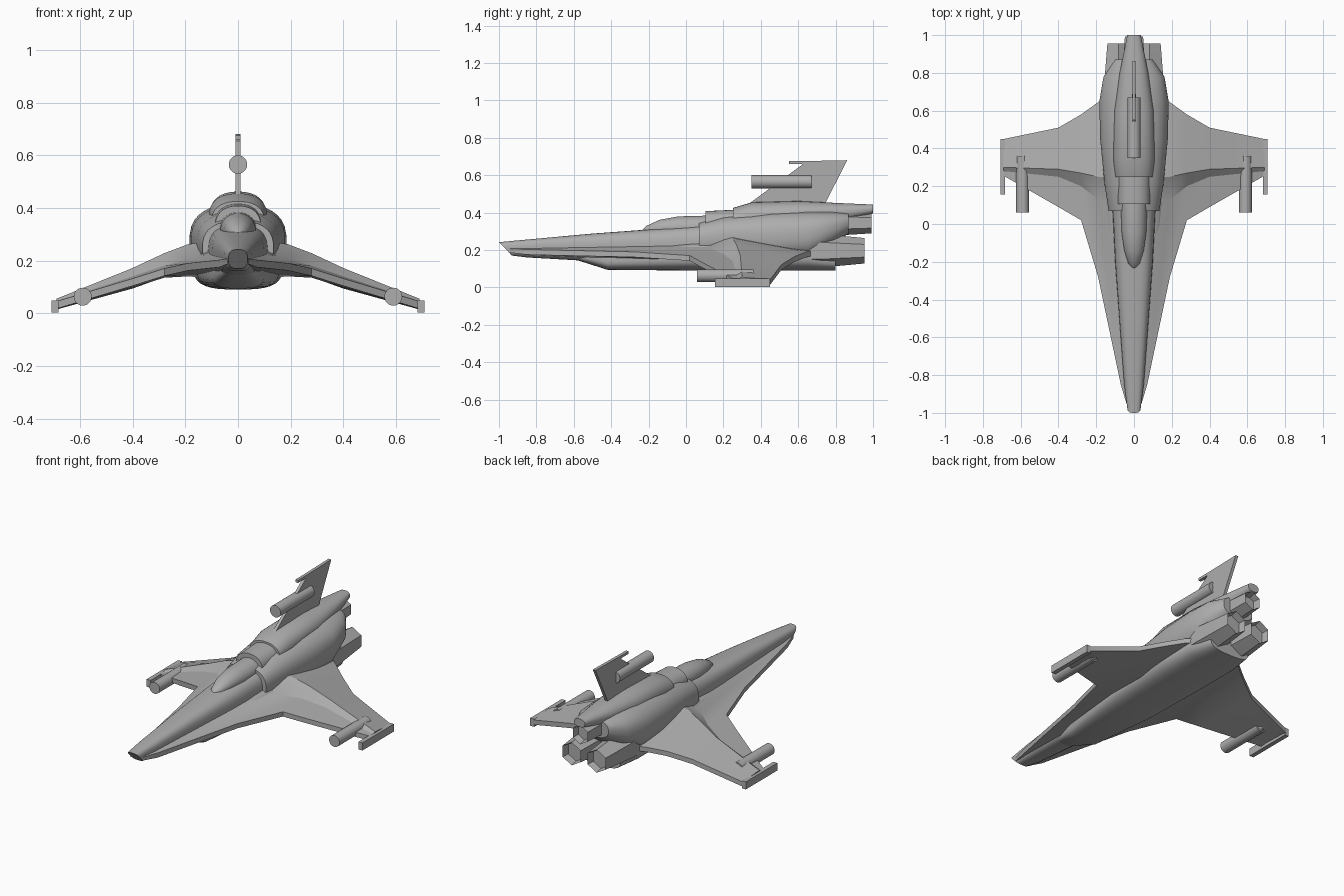
import bpy, bmesh, math
from mathutils import Matrix

cube = bpy.data.objects.get("Cube")
if cube:
    bpy.data.objects.remove(cube, do_unlink=True)

grey = bpy.data.materials.new("hull grey")
grey.use_nodes = True
tone = (0.42, 0.42, 0.42, 1)
grey.diffuse_color = tone
grey.node_tree.nodes["Principled BSDF"].inputs["Base Color"].default_value = tone


def finish(name, bm, mirror=False, angle=30):
    """Turn a bmesh into a shaded object, optionally mirrored across x."""
    bmesh.ops.recalc_face_normals(bm, faces=bm.faces)
    mesh = bpy.data.meshes.new(name)
    bm.to_mesh(mesh)
    bm.free()
    mesh.materials.append(grey)
    obj = bpy.data.objects.new(name, mesh)
    bpy.context.collection.objects.link(obj)
    if mirror:
        obj.modifiers.new("mirror", 'MIRROR')
    bpy.ops.object.select_all(action='DESELECT')
    obj.select_set(True)
    bpy.context.view_layer.objects.active = obj
    bpy.ops.object.shade_smooth_by_angle(angle=math.radians(angle))
    return obj


def skin(rings):
    """Bridge equal-length rings of points and cap both ends."""
    bm = bmesh.new()
    rows = [[bm.verts.new(p) for p in ring] for ring in rings]
    for a, b in zip(rows, rows[1:]):
        for i in range(len(a)):
            j = (i + 1) % len(a)
            bm.faces.new((a[i], a[j], b[j], b[i]))
    caps = [bm.faces.new(rows[0]), bm.faces.new(rows[-1])]
    return bm, caps


def oval(y, w, low, high, power, slant=0, n=32):
    """Rounded cross-section between two heights; slant rakes it backward."""
    mid, half = (low + high) / 2, (high - low) / 2
    ring = []
    for i in range(n):
        a = math.tau * (i + 0.5) / n
        c, s = math.cos(a), math.sin(a)
        x = w * math.copysign(abs(c) ** (2 / power), c)
        z = half * math.copysign(abs(s) ** (2 / power), s)
        ring.append((x, y + slant * (half - z) / (2 * half), mid + z))
    return ring


def hull(name, sections, power=2.0):
    bm, _ = skin([oval(*s[:4], power, *s[4:]) for s in sections])
    return finish(name, bm)


def box(name, lo, hi, mirror=False):
    bm = bmesh.new()
    bmesh.ops.create_cube(bm, size=1)
    for v in bm.verts:
        v.co = [a + (c + 0.5) * (b - a) for a, b, c in zip(lo, hi, v.co)]
    return finish(name, bm, mirror)


def rod(name, x, z, front, back, r1, r2, mirror=False, sides=24):
    bm = bmesh.new()
    place = Matrix.Translation((x, (front + back) / 2, z)) @ Matrix.Rotation(-math.pi / 2, 4, 'X')
    bmesh.ops.create_cone(bm, cap_ends=True, segments=sides, radius1=r1, radius2=r2,
                          depth=back - front, matrix=place)
    return finish(name, bm, mirror)


# Nose and fuselage core
hull("nose_fuselage", [
    (-1, .036, .17, .242, .07), (-.85, .052, .16, .256), (-.5, .078, .14, .288),
    (-.2, .1, .12, .31), (.1, .115, .1, .335), (.4, .12, .1, .36)], 3)

# Belly with its stepped front
hull("belly", [
    (-.58, .05, .145, .2), (-.42, .1, .094, .2), (0, .155, .09, .24),
    (.4, .17, .09, .27), (.65, .165, .09, .25), (.8, .13, .09, .2)], 3)

# Wide engine cowling
hull("engine_cowling", [
    (.07, .135, .15, .35), (.2, .155, .15, .382), (.45, .18, .13, .408),
    (.65, .184, .14, .415), (.78, .162, .22, .41), (.87, .1, .29, .4)], 2.5)

# Dorsal spine behind the cockpit
hull("dorsal_spine", [
    (.25, .1, .28, .425), (.35, .11, .29, .455), (.6, .105, .3, .462),
    (.8, .076, .34, .452), (1, .036, .395, .443)], 2.3)

# Cockpit
hull("canopy", [
    (-.235, .008, .29, .305), (-.21, .03, .28, .33), (-.14, .052, .27, .362),
    (-.04, .066, .26, .38), (.11, .07, .26, .384)])
hull("canopy_collar", [(.105, .087, .25, .408), (.27, .09, .25, .416)], 2.3)


# Wings with forward strakes
def rib(x, lead, lead_z, mid, mid_z, crest, crest_z, trail, trail_z, under, edge=.028):
    return [(x, lead, lead_z - edge), (x, lead, lead_z), (x, mid, mid_z),
            (x, crest, crest_z), (x, trail, trail_z),
            (x, trail, trail_z - edge), (x, crest, under)]


bm, _ = skin([
    rib(.04, -.95, .207, .1, .25, .24, .28, .75, .21, .13, .02),
    rib(.07, -.85, .203, .1, .24, .24, .28, .73, .21, .13),
    rib(.19, -.28, .19, .13, .205, .25, .262, .645, .19, .14),
    rib(.28, .02, .17, .2, .18, .27, .228, .58, .165, .135),
    rib(.4, .09, .132, .25, .14, .29, .172, .51, .122, .098),
    rib(.69, .255, .045, .28, .046, .3, .055, .45, .042, .02)])
finish("wings", bm, True, 20)

# Wing tip rails and wing cannons
box("wing_tip_rails", (.682, .155, .003), (.708, .45, .048), True)
rod("wing_cannons", .59, .063, .06, .36, .034, .034, True)
rod("wing_cannon_tips", .59, .063, .36, .385, .026, .012, True)


# Hexagonal engine nozzles with recessed exhausts
def nozzle(name, x, z, stations, mirror=False):
    rings = []
    for y, r in stations:
        rings.append([(x + r * math.sin(i * math.tau / 6), y, z + r * math.cos(i * math.tau / 6))
                      for i in range(6)])
    bm, caps = skin(rings)
    bm.normal_update()
    bmesh.ops.recalc_face_normals(bm, faces=bm.faces)
    bmesh.ops.inset_individual(bm, faces=[caps[1]], thickness=.01)
    bmesh.ops.translate(bm, verts=caps[1].verts, vec=(0, -.04, 0))
    finish(name, bm, mirror)


nozzle("lower_engines", .082, .196, [(.5, .09), (.72, .09), (.955, .068)], True)
nozzle("upper_engine", 0, .345, [(.6, .075), (.8, .068), (.992, .056)])

# Tail fin
outline = [(.34, .45), (.62, .655), (.62, .675), (.862, .68), (.745, .45)]
bm, _ = skin([[(x, y, z) for y, z in outline] for x in (-.009, .009)])
finish("tail_fin", bm)
box("fin_probe", (-.009, .55, .66), (.009, .64, .675))

# Fin cannon with twin rear prongs
rod("fin_cannon", 0, .565, .35, .67, .035, .035)
for label, side in (("upper", 1), ("lower", -1)):
    rod(label + "_cannon_prong", 0, .565 + side * .014, .66, .71, .011, .008, sides=12)
